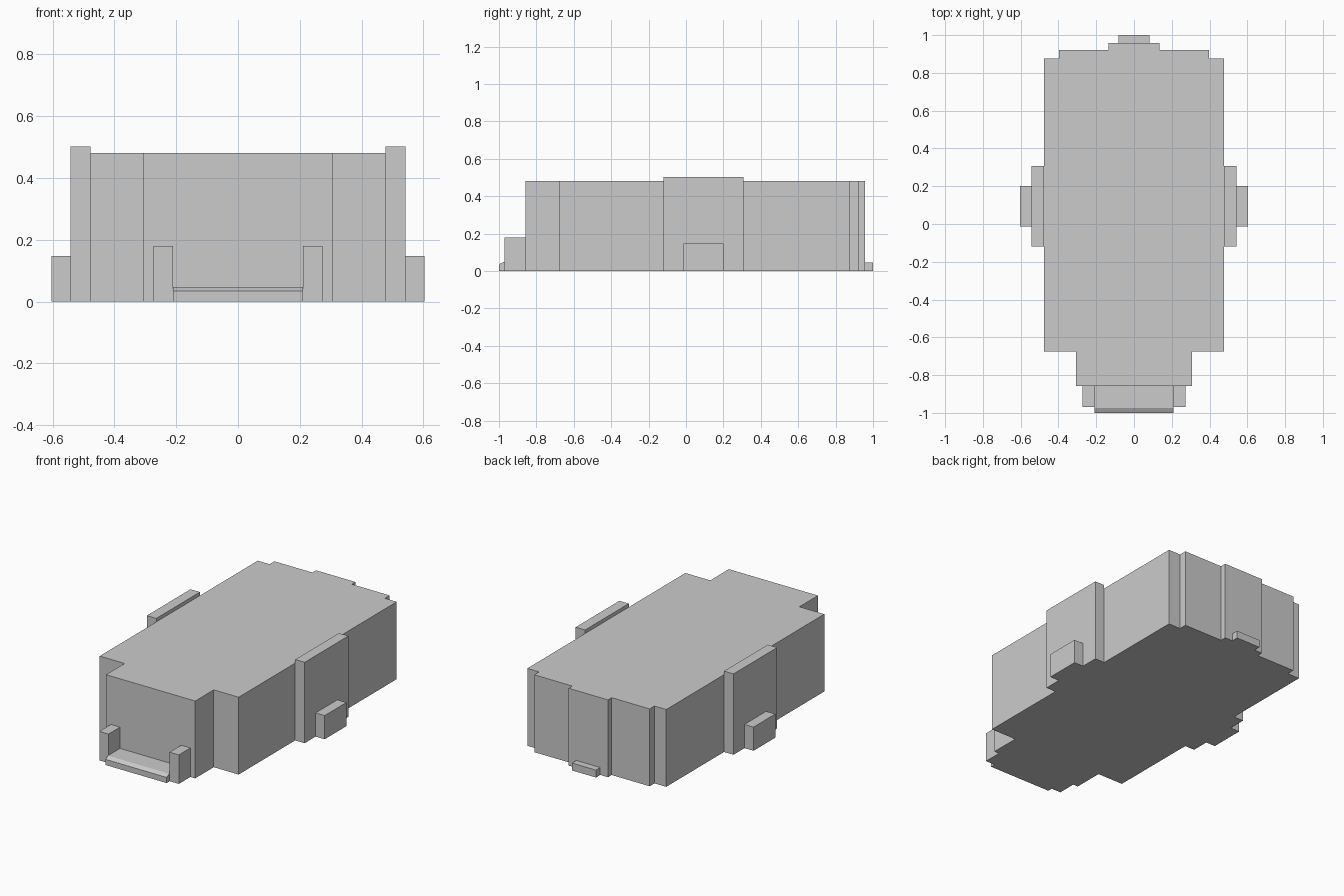
import bpy

cube = bpy.data.objects.get("Cube")
if cube:
    bpy.data.objects.remove(cube, do_unlink=True)

GREY = (0.6, 0.6, 0.6, 1)
grey = bpy.data.materials.new("light_grey")
grey.use_nodes = True
grey.diffuse_color = GREY
grey.node_tree.nodes["Principled BSDF"].inputs["Base Color"].default_value = GREY

HEIGHT = 0.48


def extrude(name, outline, place):
    """Prism from a 2D outline; place(u, v, end) returns the 3D point at end 0 or 1."""
    n = len(outline)
    verts = [place(u, v, end) for end in (0, 1) for u, v in outline]
    faces = [tuple(reversed(range(n))), tuple(range(n, 2 * n))]
    faces += [(i, (i + 1) % n, (i + 1) % n + n, i + n) for i in range(n)]
    mesh = bpy.data.meshes.new(name)
    mesh.from_pydata(verts, [], faces)
    mesh.materials.append(grey)
    obj = bpy.data.objects.new(name, mesh)
    bpy.context.collection.objects.link(obj)
    return obj


def block(name, x0, x1, y0, y1, top):
    outline = [(x0, y0), (x1, y0), (x1, y1), (x0, y1)]
    return extrude(name, outline, lambda u, v, end: (u, v, top * end))


def pair(name, x0, x1, y0, y1, top):
    """The same block on both sides."""
    block("left_" + name, x0, x1, y0, y1, top)
    block("right_" + name, -x1, -x0, y0, y1, top)


# Main hall with its narrower front and stepped back, as one stepped outline
half = [(0.306, -0.857), (0.306, -0.675), (0.477, -0.675), (0.477, 0.875),
        (0.396, 0.875), (0.396, 0.922), (0.135, 0.922), (0.135, 0.958)]
outline = half + [(-x, y) for x, y in reversed(half)]
extrude("main_building", outline, lambda u, v, end: (u, v, HEIGHT * end))

# Side bays, a little taller than the roof, and their low porches
pair("side_bay", 0.477, 0.542, -0.12, 0.308, 0.502)
pair("side_porch", 0.542, 0.604, -0.013, 0.2, 0.147)

# Front posts beside the entrance step
pair("front_post", 0.21, 0.273, -0.97, -0.857, 0.18)

# Entrance step with a sloped front edge
profile = [(-1.0, 0), (-0.857, 0), (-0.857, 0.048), (-0.975, 0.048), (-1.0, 0.035)]
extrude("front_step", profile, lambda u, v, end: (0.21 - 0.42 * (1 - end), u, v))

# Back doorstep
block("back_step", -0.082, 0.082, 0.958, 1.0, 0.046)
